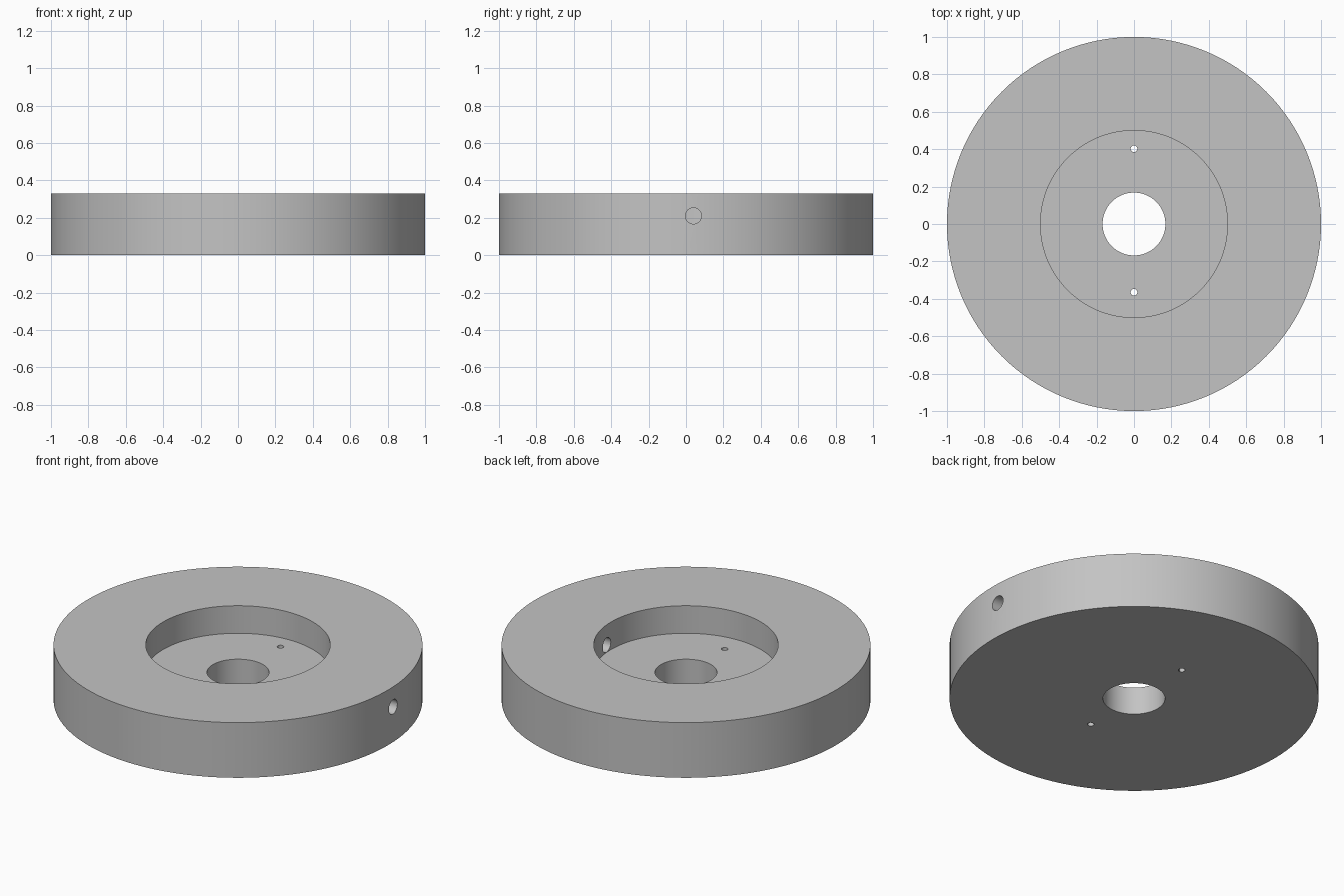
import bpy
import bmesh
import math

cube = bpy.data.objects.get("Cube")
if cube:
    bpy.data.objects.remove(cube, do_unlink=True)

HEIGHT, FLOOR = 0.33, 0.165
SEGMENTS = 128

grey = bpy.data.materials.new("plain grey")
grey.use_nodes = True
colour = (0.55, 0.55, 0.55, 1)
grey.diffuse_color = colour
grey.node_tree.nodes["Principled BSDF"].inputs["Base Color"].default_value = colour


def lathe_ring(name, profile):
    """Revolve a closed (radius, z) profile around the z axis."""
    bm = bmesh.new()
    rings = []
    for i in range(SEGMENTS):
        a = 2 * math.pi * i / SEGMENTS
        rings.append([bm.verts.new((r * math.cos(a), r * math.sin(a), z)) for r, z in profile])
    count = len(profile)
    for i in range(SEGMENTS):
        near, far = rings[i], rings[(i + 1) % SEGMENTS]
        for j in range(count):
            k = (j + 1) % count
            bm.faces.new((near[j], far[j], far[k], near[k]))
    bmesh.ops.recalc_face_normals(bm, faces=bm.faces)
    mesh = bpy.data.meshes.new(name)
    bm.to_mesh(mesh)
    bm.free()
    obj = bpy.data.objects.new(name, mesh)
    bpy.context.collection.objects.link(obj)
    mesh.materials.append(grey)
    return obj


def drill(target, radius, length, location, rotation=(0, 0, 0)):
    """Cut a round hole and remove the cutter."""
    bpy.ops.mesh.primitive_cylinder_add(vertices=32, radius=radius, depth=length,
                                        location=location, rotation=rotation)
    cutter = bpy.context.object
    cutter.name = "hole_cutter"
    cutter.hide_render = True
    cutter.data.materials.append(grey)
    mod = target.modifiers.new("hole", 'BOOLEAN')
    mod.operation = 'DIFFERENCE'
    mod.solver = 'EXACT'
    mod.object = cutter
    bpy.ops.object.select_all(action='DESELECT')
    target.select_set(True)
    bpy.context.view_layer.objects.active = target
    bpy.ops.object.modifier_apply(modifier=mod.name)
    bpy.data.objects.remove(cutter, do_unlink=True)


# Disc with a round recess and a centre bore
disc = lathe_ring("recessed_disc", [
    (0.168, 0), (1, 0), (1, HEIGHT), (0.5, HEIGHT), (0.5, FLOOR), (0.168, FLOOR)])

# Two pin holes through the recess floor
for y in (0.402, -0.365):
    drill(disc, 0.018, 0.6, (0, y, 0.1))

# Side hole through the rim into the recess
drill(disc, 0.043, 0.9, (0.75, 0.04, 0.21), (0, math.pi / 2, 0))

bpy.ops.object.shade_smooth_by_angle(angle=math.radians(30))
